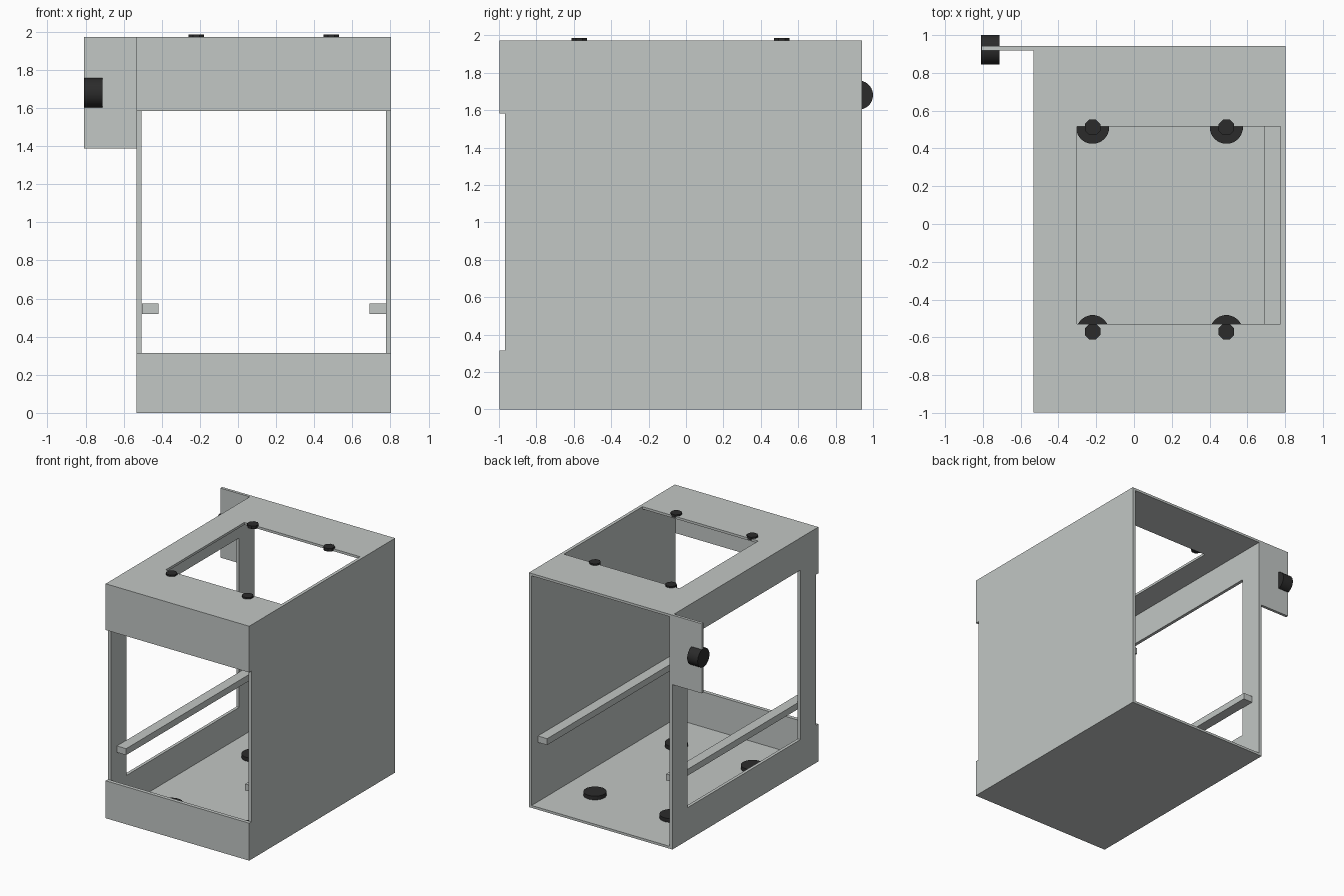
import bpy, bmesh, math
from mathutils import Matrix

if "Cube" in bpy.data.objects:
    bpy.data.objects.remove(bpy.data.objects["Cube"])


def material(name, rgb):
    m = bpy.data.materials.new(name)
    m.diffuse_color = (*rgb, 1)
    m.use_nodes = True
    m.node_tree.nodes["Principled BSDF"].inputs["Base Color"].default_value = m.diffuse_color
    return m


GREY = material("pale grey", (0.54, 0.57, 0.555))
BLACK = material("soft black", (0.024, 0.024, 0.024))


def finish(name, bm, mat):
    bmesh.ops.recalc_face_normals(bm, faces=bm.faces)
    mesh = bpy.data.meshes.new(name)
    bm.to_mesh(mesh)
    bm.free()
    mesh.materials.append(mat)
    ob = bpy.data.objects.new(name, mesh)
    bpy.context.collection.objects.link(ob)
    return ob


def box(name, lo, hi, mat=GREY):
    bm = bmesh.new()
    size = [b - a for a, b in zip(lo, hi)]
    mid = [(a + b) / 2 for a, b in zip(lo, hi)]
    bmesh.ops.create_cube(bm, size=1, matrix=Matrix.Translation(mid) @ Matrix.Diagonal((*size, 1)))
    return finish(name, bm, mat)


def frame(name, axis, a0, a1, outer, inner):
    """Rectangular panel with a rectangular opening, a0..a1 thick along the axis.
    outer / inner = (u0, v0, u1, v1) in the other two axes."""
    bm = bmesh.new()
    rings = []
    for a in (a0, a1):
        for u0, v0, u1, v1 in (outer, inner):
            ring = []
            for u, v in ((u0, v0), (u1, v0), (u1, v1), (u0, v1)):
                co = [u, v]
                co.insert(axis, a)
                ring.append(bm.verts.new(co))
            rings.append(ring)
    # bottom face, top face, outer rim, inner rim
    for p, q in ((0, 1), (2, 3), (0, 2), (1, 3)):
        for i in range(4):
            j = (i + 1) % 4
            bm.faces.new((rings[p][i], rings[p][j], rings[q][j], rings[q][i]))
    return finish(name, bm, GREY)


def disc(name, centre, radius, depth, sides, turn=Matrix()):
    bm = bmesh.new()
    spin = Matrix.Rotation(math.pi / sides, 4, 'Z')
    bmesh.ops.create_cone(bm, cap_ends=True, segments=sides, radius1=radius, radius2=radius,
                          depth=depth, matrix=Matrix.Translation(centre) @ turn @ spin)
    return finish(name, bm, BLACK)


# Cabinet shell
X0, X1, Y0, Y1, H, T = -0.533, 0.803, -0.967, 0.942, 1.972, 0.026
box("floor_panel", (X0 + T, Y0, 0), (X1 - T, Y1, 0.02))
box("right_wall", (X1 - T, Y0, 0), (X1, Y1, H))
frame("left_wall_with_window", 0, X0, X0 + T, (Y0, 0, Y1, H), (-0.76, 0.275, 0.74, 1.70))
frame("top_panel_with_opening", 2, H - 0.02, H, (X0 + T, Y0, X1 - T, Y1),
      (-0.302, -0.53, X1 - T - 0.001, 0.515))

# Front strips, open between them
box("front_lower_strip", (X0, -0.998, 0), (X1, Y0, 0.315))
box("front_upper_strip", (X0, -0.998, 1.583), (X1, Y0, H))

# Shelf rails
for side, x in (("left", -0.504), ("right", 0.69)):
    box(side + "_rail", (x, -0.89, 0.52), (x + 0.086, 0.86, 0.574))

# Side tab with roller
box("side_tab", (-0.807, 0.918, 1.387), (X0, Y1, H))
roller = disc("tab_roller", (-0.76, 0.922, 1.68), 0.078, 0.098, 32, Matrix.Rotation(math.pi / 2, 4, 'Y'))
for p in roller.data.polygons:
    p.use_smooth = abs(p.normal.x) < 0.5
for e in roller.data.edges:
    a, b = (roller.data.vertices[i].co for i in e.vertices)
    e.use_edge_sharp = abs(a.x - b.x) < 1e-4

# Studs on the top and pads on the floor, in matching positions
for x in (-0.219, 0.489):
    for y in (-0.57, 0.512):
        disc("top_stud", (x, y, H), 0.045, 0.026, 8)
        disc("floor_pad", (x, y, 0.032), 0.088, 0.04, 20)
